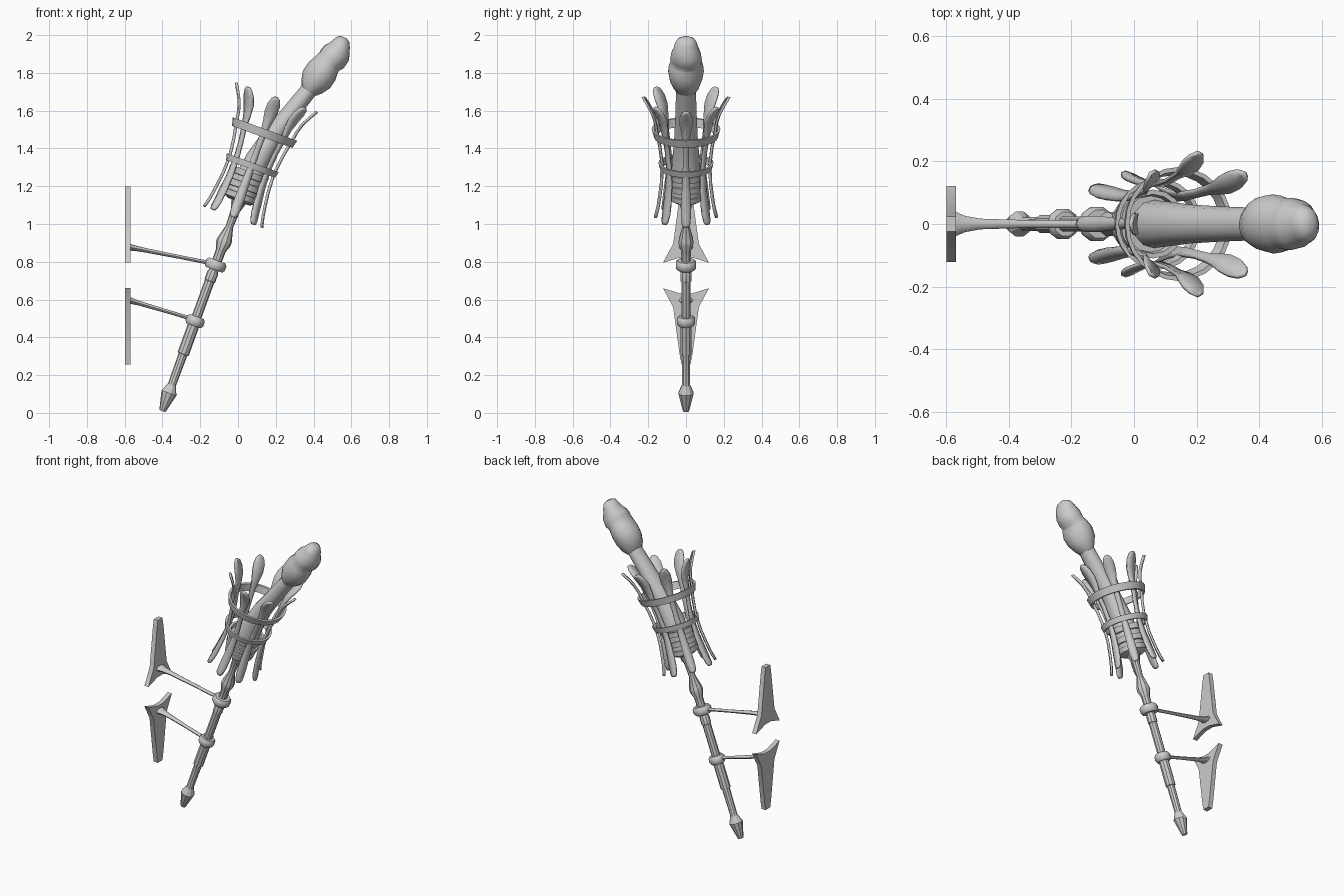
import bpy, bmesh, math
from mathutils import Matrix, Vector

if "Cube" in bpy.data.objects:
    bpy.data.objects.remove(bpy.data.objects["Cube"])

# Torch frame: local z runs along the tilted handle
TILT = Matrix.Translation((-0.404, 0, 0)) @ Matrix.Rotation(math.radians(20), 4, 'Y')


def finish(name, bm, matrix=None, angle=40):
    bmesh.ops.recalc_face_normals(bm, faces=bm.faces)
    me = bpy.data.meshes.new(name)
    bm.to_mesh(me)
    bm.free()
    ob = bpy.data.objects.new(name, me)
    bpy.context.collection.objects.link(ob)
    if matrix:
        ob.matrix_world = matrix
    bpy.ops.object.select_all(action='DESELECT')
    ob.select_set(True)
    bpy.context.view_layer.objects.active = ob
    bpy.ops.object.shade_smooth_by_angle(angle=math.radians(angle))
    return ob


def lathe(name, profile, sides, loop=False, matrix=TILT, angle=40):
    """Turn (height, radius) points round local z; loop closes the profile."""
    bm = bmesh.new()
    rings = [[bm.verts.new((r * math.cos(2 * math.pi * i / sides),
                            r * math.sin(2 * math.pi * i / sides), s))
              for i in range(sides)] for s, r in profile]
    skin(bm, rings, loop)
    return finish(name, bm, matrix, angle)


def skin(bm, rings, loop=False):
    n = len(rings[0])
    pairs = list(zip(rings, rings[1:])) + ([(rings[-1], rings[0])] if loop else [])
    for a, b in pairs:
        for i in range(n):
            j = (i + 1) % n
            bm.faces.new((a[i], a[j], b[j], b[i]))
    if not loop:
        bm.faces.new(rings[0])
        bm.faces.new(rings[-1])


def sweep(name, stations, sides, twist=0.0):
    """Loft ellipses along an x-z path: (x, z, in-plane radius, y radius)."""
    bm = bmesh.new()
    rings = []
    for k, (x, z, rn, ry) in enumerate(stations):
        a, b = stations[max(k - 1, 0)], stations[min(k + 1, len(stations) - 1)]
        t = Vector((b[0] - a[0], 0, b[1] - a[1])).normalized()
        side = Vector((t.z, 0, -t.x))
        ring = []
        for i in range(sides):
            w = 2 * math.pi * i / sides
            lump = 1 + twist * math.sin(2 * w + k * 1.1)
            ring.append(bm.verts.new(Vector((x, 0, z)) + side * rn * lump * math.cos(w)
                                     + Vector((0, ry * lump * math.sin(w), 0))))
        rings.append(ring)
    skin(bm, rings)
    return finish(name, bm, angle=50)


# Handle with pommel, grip steps and top collar
lathe("handle", [(0.01, 0.017), (0.112, 0.042), (0.15, 0.026), (0.16, 0.022), (0.33, 0.024),
                 (0.332, 0.031), (0.50, 0.031), (0.502, 0.026), (0.742, 0.026),
                 (0.744, 0.03), (0.79, 0.03), (0.80, 0.025), (0.915, 0.027), (0.955, 0.041),
                 (0.975, 0.04), (1.05, 0.02), (1.14, 0.025), (1.22, 0.05)], 10, angle=30)

# Stepped cup holding the wood
lathe("cup", [(1.19, 0.06), (1.205, 0.088), (1.235, 0.092), (1.237, 0.084), (1.26, 0.084),
              (1.262, 0.098), (1.295, 0.101), (1.297, 0.092), (1.325, 0.094), (1.327, 0.106),
              (1.36, 0.11), (1.36, 0.095), (1.335, 0.09)], 16, angle=30)

# Basket hoops
for name, s, r, h, flare in (("lower_hoop", 1.392, 0.142, 0.017, 0.004),
                             ("upper_hoop", 1.577, 0.176, 0.022, 0.006)):
    lathe(name, [(s - h, r - flare), (s + h, r + flare), (s + h, r + flare - 0.014),
                 (s - h, r - flare - 0.014)], 24, loop=True)

# Eight flared leaves of the basket: (height, radius, half width)
LEAF = [(1.103, 0.165, 0.012), (1.118, 0.161, 0.021), (1.16, 0.151, 0.025),
        (1.22, 0.142, 0.025), (1.30, 0.132, 0.021), (1.40, 0.129, 0.016),
        (1.50, 0.141, 0.014), (1.58, 0.157, 0.016), (1.64, 0.166, 0.024),
        (1.69, 0.181, 0.034), (1.735, 0.204, 0.034), (1.765, 0.222, 0.024),
        (1.778, 0.229, 0.01)]
for n in range(8):
    bm = bmesh.new()
    rows = [[bm.verts.new((r + (0 if k == 0 else -0.005), k * w, s)) for k in (-1, 0, 1)]
            for s, r, w in LEAF]
    for a, b in zip(rows, rows[1:]):
        for k in (0, 1):
            bm.faces.new((a[k], a[k + 1], b[k + 1], b[k]))
    leaf = finish(f"basket_leaf_{n + 1}", bm, TILT @ Matrix.Rotation(n * math.pi / 4, 4, 'Z'))
    mod = leaf.modifiers.new("thickness", 'SOLIDIFY')
    mod.thickness, mod.offset = 0.012, 0

# Leaning wooden stave
sweep("stave", [(0.05, 1.22, 0.075, 0.078), (0.105, 1.34, 0.066, 0.072),
                (0.18, 1.46, 0.056, 0.062), (0.28, 1.59, 0.048, 0.056),
                (0.36, 1.69, 0.045, 0.053), (0.42, 1.77, 0.045, 0.053)], 12)

# Lumpy wrapped torch head
sweep("torch_head", [(0.375, 1.70, 0.042, 0.052), (0.39, 1.725, 0.062, 0.072),
                     (0.415, 1.765, 0.082, 0.09), (0.445, 1.81, 0.086, 0.094),
                     (0.47, 1.845, 0.077, 0.086), (0.483, 1.86, 0.073, 0.08),
                     (0.50, 1.875, 0.077, 0.085), (0.522, 1.905, 0.073, 0.082),
                     (0.536, 1.93, 0.06, 0.068), (0.547, 1.955, 0.05, 0.058),
                     (0.557, 1.978, 0.037, 0.043), (0.562, 1.988, 0.017, 0.02)], 16, twist=0.05)

# Wall bracket: clamp, arm and plate, upper and lower
PLATE = [(0.122, 0.66), (0.03, 0.632), (-0.03, 0.632), (-0.122, 0.66), (-0.068, 0.56),
         (-0.034, 0.31), (-0.024, 0.257), (0.024, 0.257), (0.034, 0.31), (0.068, 0.56)]
for tag, s, r, arm, flip in (
        ("upper", 0.833, 0.057, ((-0.572, 0.877), (-0.165, 0.797)), True),
        ("lower", 0.517, 0.05, ((-0.572, 0.595), (-0.25, 0.5)), False)):
    lathe(tag + "_clamp", [(s - 0.026, r - 0.01), (s - 0.012, r), (s + 0.012, r),
                           (s + 0.026, r - 0.01), (s + 0.026, 0.022), (s - 0.026, 0.022)],
          10, loop=True, angle=50)

    (x0, z0), (x1, z1) = arm
    sweep(tag + "_arm", [(x0 + (x1 - x0) * t, z0 + (z1 - z0) * t, rn, ry) for t, rn, ry in
                         ((0, 0.018, 0.04), (0.08, 0.014, 0.026), (0.2, 0.012, 0.017),
                          (0.6, 0.01, 0.012), (1, 0.01, 0.012))], 8)

    bm = bmesh.new()
    face = bm.faces.new([bm.verts.new((-0.599, y, 1.455 - z if flip else z)) for y, z in PLATE])
    new = bmesh.ops.extrude_face_region(bm, geom=[face])["geom"]
    bmesh.ops.translate(bm, vec=(0.03, 0, 0),
                        verts=[v for v in new if isinstance(v, bmesh.types.BMVert)])
    finish(tag + "_wall_plate", bm, angle=30)
